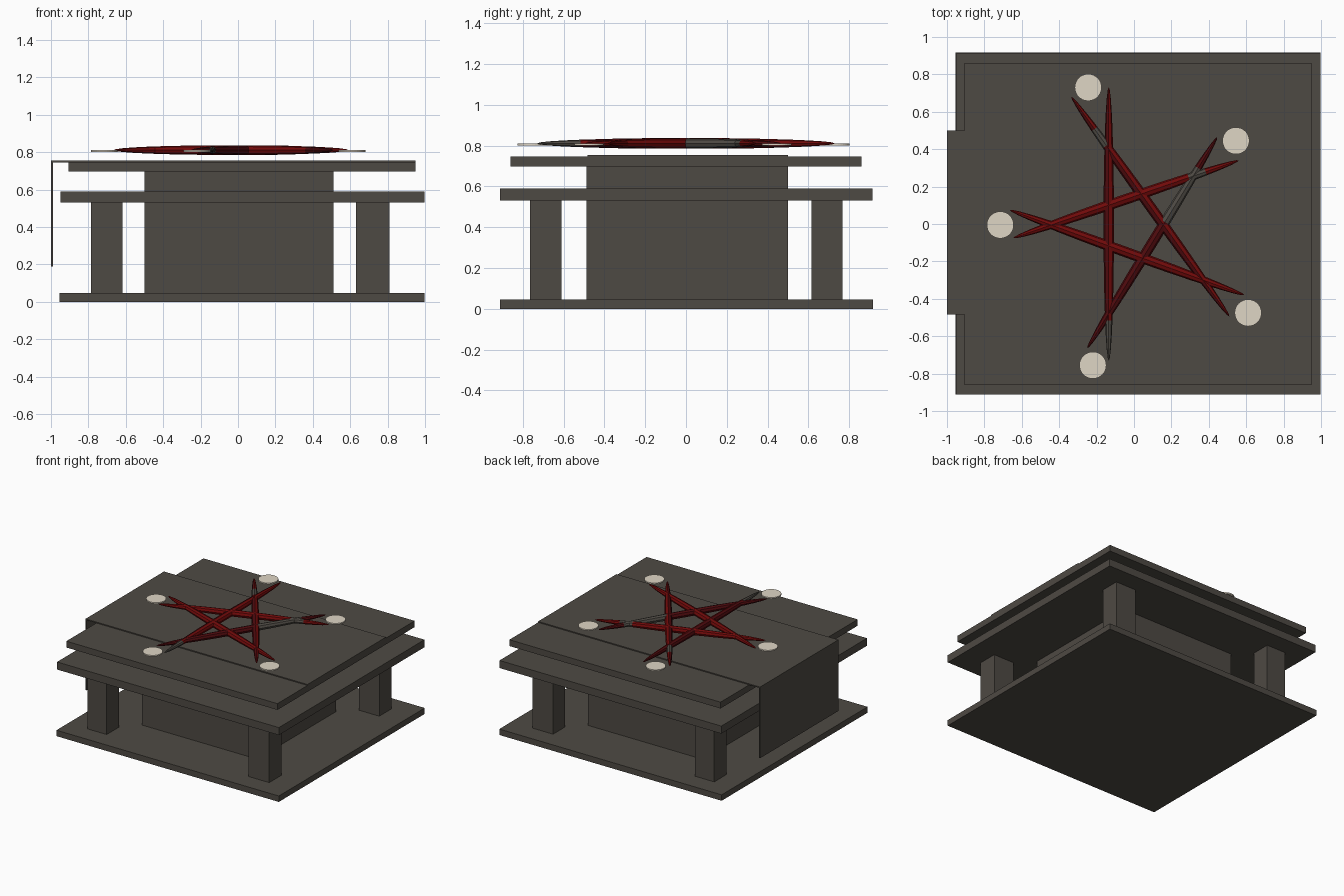
import bpy, bmesh, math
from mathutils import Vector

if "Cube" in bpy.data.objects:
    bpy.data.objects.remove(bpy.data.objects["Cube"])


def mat(name, rgb):
    m = bpy.data.materials.new(name)
    m.diffuse_color = (*rgb, 1)
    m.use_nodes = True
    m.node_tree.nodes["Principled BSDF"].inputs["Base Color"].default_value = m.diffuse_color
    return m


STONE = mat("dark stone", (0.076, 0.068, 0.057))
RED = mat("blood red", (0.165, 0.003, 0.003))
DARK_RED = mat("dark red", (0.075, 0.003, 0.004))
WAX = mat("pale wax", (0.74, 0.67, 0.56))


def finish(name, bm, *mats):
    bmesh.ops.recalc_face_normals(bm, faces=bm.faces)
    me = bpy.data.meshes.new(name)
    bm.to_mesh(me)
    bm.free()
    for m in mats:
        me.materials.append(m)
    ob = bpy.data.objects.new(name, me)
    bpy.context.collection.objects.link(ob)
    return ob


def box(name, x0, x1, y0, y1, z0, z1):
    bm = bmesh.new()
    bmesh.ops.create_cube(bm, size=1)
    for v in bm.verts:
        v.co = (x1 if v.co.x > 0 else x0,
                y1 if v.co.y > 0 else y0,
                z1 if v.co.z > 0 else z0)
    return finish(name, bm, STONE)


# Slabs and central block
box("base_slab", -0.955, 0.997, -0.912, 0.917, 0, 0.047)
box("middle_slab", -0.95, 0.997, -0.912, 0.914, 0.53, 0.59)
box("top_slab", -0.905, 0.948, -0.86, 0.86, 0.697, 0.747)
box("central_block", -0.50, 0.51, -0.487, 0.50, 0.047, 0.70)

# Four legs
for xn, x0, x1 in (("left", -0.785, -0.617), ("right", 0.63, 0.81)):
    for yn, y0, y1 in (("front", -0.765, -0.61), ("back", 0.615, 0.767)):
        box(f"{yn}_{xn}_leg", x0, x1, y0, y1, 0.047, 0.53)

# Cloth runner over the top, hanging on the left side
box("cloth_top", -1.0, 0.948, -0.483, 0.50, 0.746, 0.755)
box("cloth_drape", -1.0, -0.99, -0.483, 0.50, 0.19, 0.75)


# Star made of five long spindles; each may have one stone-coloured stretch
# (t0..t1) and a dark red shade on one side or all over
def spindle(name, a, b, t0, t1, dark=None):
    bm = bmesh.new()
    bmesh.ops.create_uvsphere(bm, u_segments=8, v_segments=16, radius=1)
    for f in bm.faces:
        c = f.calc_center_median()
        t = (c.z + 1) / 2
        shaded = dark == "all" or (dark == "side" and c.x < 0)
        f.material_index = 1 if t0 < t < t1 else 2 if shaded else 0
    a, b = Vector((*a, 0.811)), Vector((*b, 0.811))
    d = b - a
    side = Vector((-d.y, d.x, 0)).normalized()
    for v in bm.verts:
        x, y, z = v.co
        v.co = (a + b) / 2 + d * (z / 2) + side * (x * 0.028) + Vector((0, 0, y * 0.026))
    return finish(name, bm, RED, STONE, DARK_RED)


spindle("star_bar_1", (-0.135, 0.73), (-0.135, -0.73), 0.86, 1, "side")
spindle("star_bar_2", (-0.645, -0.075), (0.56, 0.34), 0.80, 0.84)
spindle("star_bar_3", (-0.665, 0.075), (0.59, -0.38), 2, 2)
spindle("star_bar_4", (-0.335, 0.68), (0.51, -0.495), 0.13, 0.26, "side")
spindle("star_bar_5", (-0.25, -0.665), (0.445, 0.465), 0.58, 0.83, "all")

# Pale discs at the star points
for i, (x, y) in enumerate(((-0.245, 0.73), (0.545, 0.445), (-0.715, -0.005),
                            (0.61, -0.475), (-0.22, -0.755)), 1):
    bm = bmesh.new()
    bmesh.ops.create_cone(bm, cap_ends=True, segments=32, radius1=0.072, radius2=0.072, depth=0.01)
    bmesh.ops.translate(bm, vec=(x, y, 0.806), verts=bm.verts)
    finish(f"candle_disc_{i}", bm, WAX)
